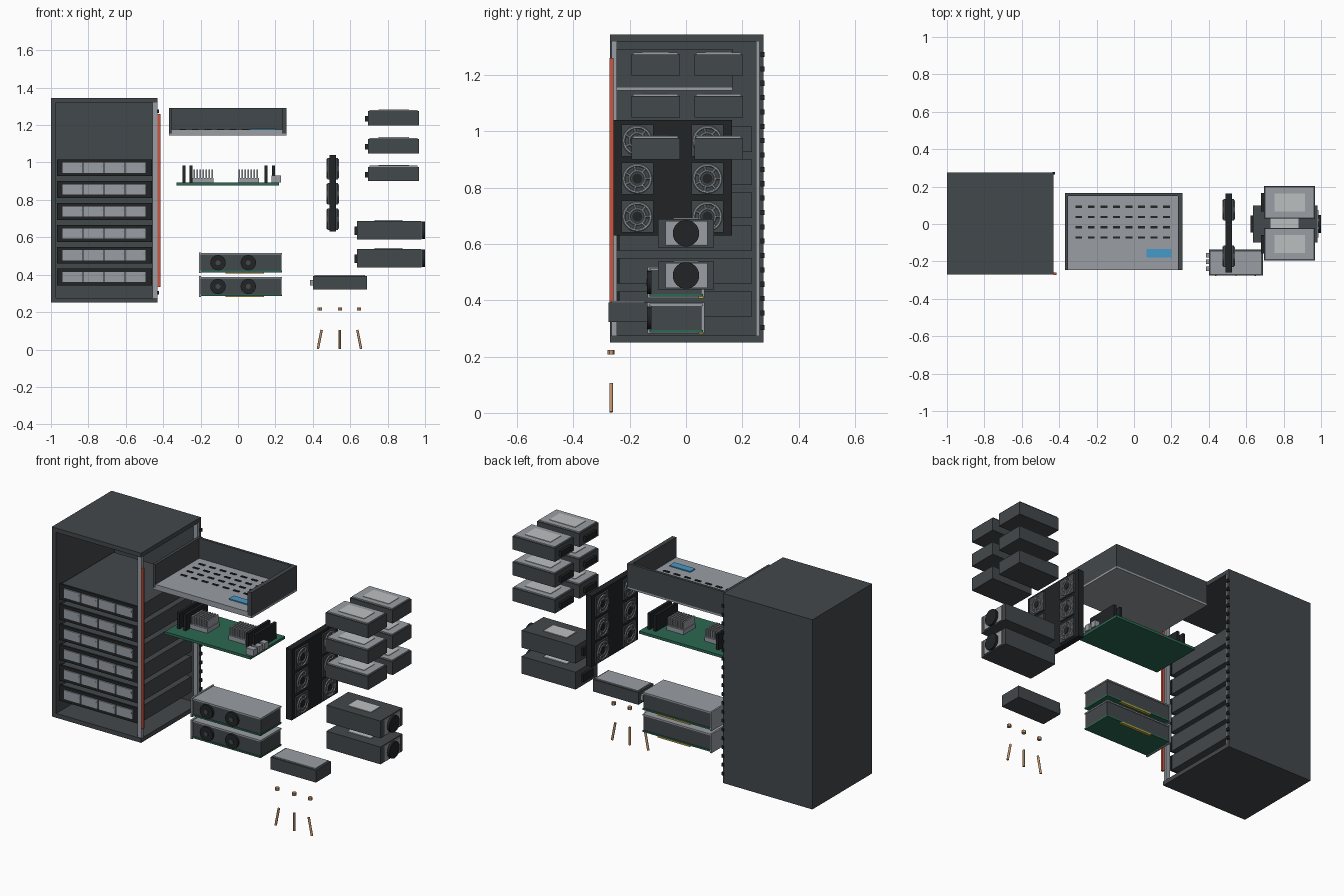
import bpy, math
from mathutils import Vector

if "Cube" in bpy.data.objects:
    bpy.data.objects.remove(bpy.data.objects["Cube"])

def mat(name, r, g, b):
    m = bpy.data.materials.new(name)
    m.diffuse_color = (r, g, b, 1)
    m.use_nodes = True
    m.node_tree.nodes["Principled BSDF"].inputs["Base Color"].default_value = m.diffuse_color
    return m

DARK = mat("dark_steel", .055, .065, .07)
BLACK = mat("black", .015, .017, .019)
LIGHT = mat("light_metal", .32, .34, .37)
PALE = mat("pale_label", .5, .52, .53)
RED = mat("red", .6, .09, .05)
GREEN = mat("board_green", .025, .14, .085)
BLUE = mat("blue", .06, .32, .58)
GOLD = mat("gold", .6, .4, .06)
COPPER = mat("copper", .55, .3, .15)

def box(name, x, y, z, m):
    """Box from (min, max) pairs."""
    bpy.ops.mesh.primitive_cube_add(size=1, location=[sum(p) / 2 for p in (x, y, z)])
    o = bpy.context.object
    o.name = name
    o.scale = [p[1] - p[0] for p in (x, y, z)]
    o.data.materials.append(m)
    return o

def rod(name, a, b, r, m, n=24):
    """Cylinder from point a to point b."""
    a, b = Vector(a), Vector(b)
    d = b - a
    bpy.ops.mesh.primitive_cylinder_add(vertices=n, radius=r, depth=d.length, location=(a + b) / 2)
    o = bpy.context.object
    o.name = name
    o.rotation_mode = 'QUATERNION'
    o.rotation_quaternion = d.to_track_quat('Z', 'Y')
    o.data.materials.append(m)
    bpy.ops.object.shade_smooth_by_angle()
    return o

def ring(name, loc, R, r, m):
    """Torus facing along x."""
    bpy.ops.mesh.primitive_torus_add(major_segments=28, minor_segments=6, major_radius=R,
                                     minor_radius=r, location=loc, rotation=(0, math.pi / 2, 0))
    o = bpy.context.object
    o.name = name
    o.data.materials.append(m)

# Cabinet shell: open at the front and on the right side
box("cabinet_top", (-1, -.43), (-.27, .275), (1.32, 1.345), DARK)
box("cabinet_bottom", (-1, -.43), (-.27, .275), (.25, .275), DARK)
box("cabinet_left_wall", (-1, -.972), (-.27, .275), (.275, 1.32), DARK)
box("cabinet_back_wall", (-.972, -.43), (.26, .275), (.275, 1.32), DARK)
box("front_post", (-.457, -.43), (-.264, -.246), (.275, 1.32), LIGHT)
box("back_post", (-.457, -.432), (.248, .26), (.275, 1.32), LIGHT)
box("red_strip", (-.43, -.415), (-.272, -.258), (.335, 1.26), RED)
for i in range(20):
    box("rail_clip", (-.435, -.422), (.264, .279), (.295 + i * .051, .313 + i * .051), BLACK)

# Servers with four drive bays each
for i in range(6):
    z = .342 + i * .117
    box("server_body", (-.958, -.462), (-.235, .235), (z, z + .09), DARK)
    box("server_bezel", (-.967, -.46), (-.247, -.235), (z, z + .09), BLACK)
    for j in range(4):
        x = -.937 + j * .112
        box("drive_bay", (x, x + .106), (-.255, -.247), (z + .018, z + .072), LIGHT)
        box("drive_light", (x + .095, x + .101), (-.257, -.255), (z + .05, z + .058), BLUE)

# Open chassis tray
box("tray_floor", (-.37, .26), (-.247, .165), (1.145, 1.156), LIGHT)
box("tray_deck", (-.355, .237), (-.247, .152), (1.156, 1.176), LIGHT)
box("tray_back_wall", (-.37, .26), (.15, .165), (1.156, 1.292), DARK)
box("tray_left_wall", (-.37, -.353), (-.247, .15), (1.156, 1.292), DARK)
box("tray_right_wall", (.235, .26), (-.247, .15), (1.156, 1.292), DARK)
for y in (.092, .038, -.017, -.072):
    for i in range(8):
        x = -.313 + i * .067
        box("tray_slot", (x, x + .036), (y - .006, y + .006), (1.176, 1.18), BLACK)
box("tray_blue_label", (.067, .2), (-.18, -.135), (1.176, 1.182), BLUE)

# Motherboard with heat sinks, memory and ports
box("motherboard", (-.328, .22), (-.2, .115), (.878, .893), GREEN)
for x in (-.187, .056):
    box("heat_sink_base", (x - .055, x + .055), (-.09, .02), (.893, .918), LIGHT)
    for i in range(7):
        fx = x - .048 + i * .016
        box("heat_sink_fin", (fx - .004, fx + .004), (-.085, .015), (.918, .962), LIGHT)
for x in (-.29, -.25, .15, .19):
    box("memory_stick", (x - .008, x + .008), (-.13, .07), (.893, .985), BLACK)
for y in (-.185, -.135, -.085):
    box("board_port", (.18, .23), (y, y + .035), (.893, .93), LIGHT)

# Two expansion cards
for z in (.28, .407):
    box("card_body", (-.198, .233), (-.125, .055), (z + .014, z + .1), DARK)
    box("card_top_plate", (-.2, .235), (-.13, .06), (z + .1, z + .108), LIGHT)
    box("card_board", (-.198, .235), (-.13, .06), (z + .006, z + .015), GREEN)
    box("card_bracket", (-.208, -.198), (-.137, .065), (z + .002, z + .112), LIGHT)
    box("card_contacts", (-.068, .138), (.045, .062), (z, z + .008), GOLD)
    for x in (-.107, .055):
        rod("card_fan", (x, -.125, z + .057), (x, -.138, z + .057), .041, BLACK)
        rod("card_fan_hub", (x, -.138, z + .057), (x, -.141, z + .057), .013, DARK, 16)

# Fan wall with six fans
box("fan_panel", (.488, .524), (-.258, .163), (.63, 1.04), BLACK)
for y in (-.173, .076):
    for z in (.697, .832, .967):
        box("fan_frame", (.478, .534), (y - .057, y + .057), (z - .057, z + .057), DARK)
        for s, x in ((-1, .477), (1, .535)):
            ring("fan_ring", (x, y, z), .048, .005, LIGHT)
            ring("fan_inner_ring", (x, y, z), .028, .004, LIGHT)
            rod("fan_hub", (x - .002, y, z), (x + .002, y, z), .018, BLACK, 20)
            for k in range(7):
                a = k * math.tau / 7
                c, n = math.cos(a), math.sin(a)
                rod("fan_blade", (x, y + .028 * c, z + .028 * n),
                    (x, y + .046 * c, z + .046 * n), .004, LIGHT, 6)

# Two power supplies
for z in (.438, .588):
    box("power_supply", (.635, .98), (-.1, .1), (z, z + .1), DARK)
    box("power_end_plate", (.98, .986), (-.073, .076), (z + .006, z + .094), LIGHT)
    rod("power_fan", (.984, 0, z + .05), (1, 0, z + .05), .047, BLACK, 28)
    box("power_socket", (.622, .635), (-.045, .045), (z + .025, z + .07), BLACK)
    box("power_label", (.73, .88), (-.045, .045), (z + .1, z + .104), PALE)

# Six drive modules
for y in (-.108, .116):
    for z in (.9, 1.049, 1.198):
        box("drive_module", (.695, .967), (y - .086, y + .086), (z, z + .076), DARK)
        box("drive_lid", (.702, .96), (y - .08, y + .08), (z + .076, z + .083), LIGHT)
        box("drive_label", (.75, .915), (y - .048, y + .048), (z + .083, z + .086), PALE)
        box("drive_connector", (.68, .695), (y - .05, y + .05), (z + .02, z + .05), BLACK)

# Small adapter box
box("adapter_box", (.4, .69), (-.275, -.137), (.322, .392), DARK)
box("adapter_lid", (.41, .68), (-.266, -.146), (.392, .398), LIGHT)
for y in (-.24, -.203, -.166):
    box("adapter_port", (.384, .4), (y - .012, y + .012), (.342, .372), LIGHT)

# Screws and nuts
for x, t in ((.437, .01), (.545, 0), (.648, -.01)):
    rod("nut", (x, -.266, .208), (x, -.266, .224), .0125, COPPER, 6)
    rod("screw", (x - t, -.266, .003), (x + t, -.266, .105), .0065, COPPER, 12)
